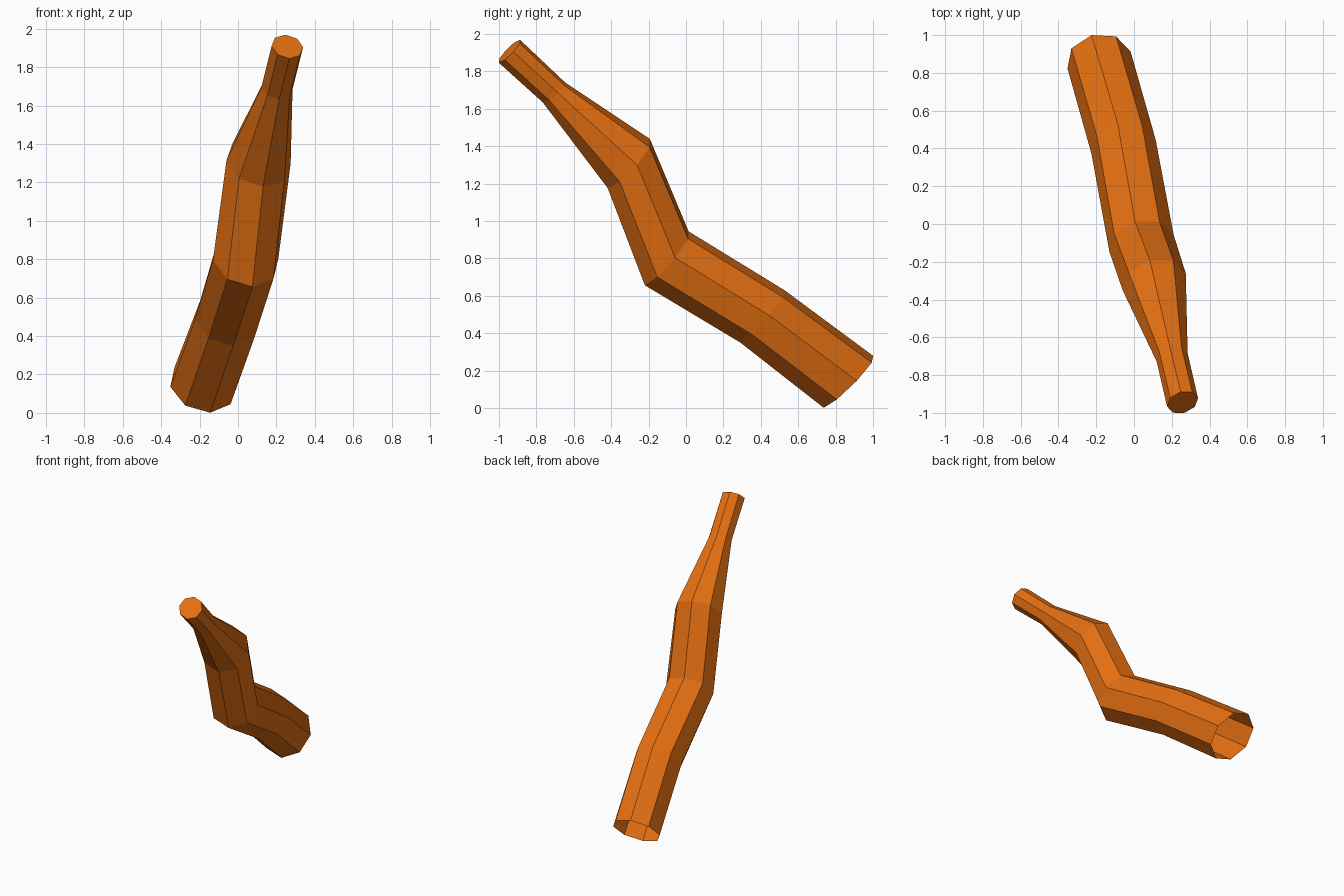
import bpy, bmesh, math
from mathutils import Vector

if "Cube" in bpy.data.objects:
    bpy.data.objects.remove(bpy.data.objects["Cube"])

SIDES = 8

# Cross-sections from the open lower end to the capped upper tip:
# centre, then the two half-axes of the octagon
rings = [
    ((-0.185, 0.868, 0.140), (-0.040, 0.132, 0.139), (0.167, 0.045, 0.005)),
    ((-0.055, 0.408, 0.490), (-0.030, 0.118, 0.140), (0.170, 0.037, 0.005)),
    ((0.040, -0.103, 0.800), (-0.035, 0.117, 0.144), (0.170, 0.045, 0.003)),
    ((0.107, -0.306, 1.307), (-0.023, 0.113, 0.131), (0.167, 0.045, -0.008)),
    ((0.202, -0.706, 1.687), (-0.013, 0.060, 0.053), (0.082, 0.022, -0.003)),
    ((0.257, -0.944, 1.907), (-0.010, 0.056, 0.062), (0.082, 0.022, -0.003)),
]

orange = bpy.data.materials.new("orange")
orange.diffuse_color = (0.78, 0.16, 0.006, 1.0)
orange.use_nodes = True
orange.node_tree.nodes["Principled BSDF"].inputs["Base Color"].default_value = orange.diffuse_color

bm = bmesh.new()


def add_ring(centre, a, b):
    c, a, b = Vector(centre), Vector(a), Vector(b)
    step = math.tau / SIDES
    return [bm.verts.new(c + a * math.cos(i * step) + b * math.sin(i * step))
            for i in range(SIDES)]


# Bent, tapering tube wall
loops = [add_ring(*r) for r in rings]
for low, high in zip(loops, loops[1:]):
    for i in range(SIDES):
        j = (i + 1) % SIDES
        bm.faces.new((low[i], low[j], high[j], high[i]))

# Flat cap on the narrow tip; the wide end stays open
bm.faces.new(loops[-1])
bmesh.ops.recalc_face_normals(bm, faces=bm.faces)
# The cap must face the tip direction (forward and up)
bm.faces.ensure_lookup_table()
bm.normal_update()
if bm.faces[-1].normal.dot(Vector((0, -1, 1))) < 0:
    bmesh.ops.reverse_faces(bm, faces=bm.faces)

mesh = bpy.data.meshes.new("bent_branch")
bm.to_mesh(mesh)
bm.free()
mesh.materials.append(orange)
obj = bpy.data.objects.new("bent_branch", mesh)
bpy.context.collection.objects.link(obj)
